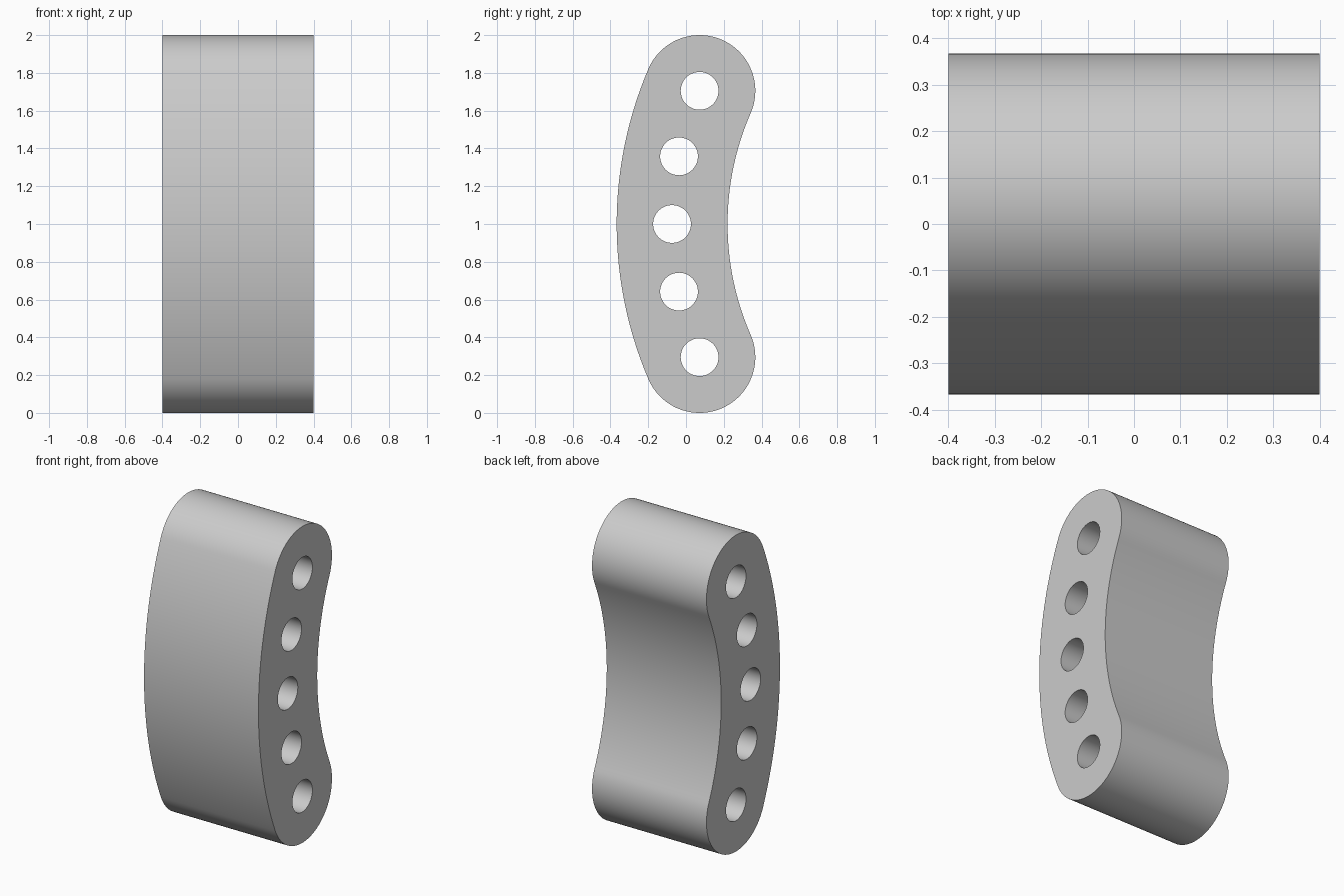
import bpy, bmesh
from math import atan2, cos, sin, hypot, pi, radians
from mathutils import Matrix

cube = bpy.data.objects.get("Cube")
if cube:
    bpy.data.objects.remove(cube, do_unlink=True)

HALF_WIDTH = 0.4
END_Y, END_R = 0.072, 0.295      # rounded ends
FRONT_Y, BACK_Y = -0.367, 0.22   # bow and hollow at mid height
HOLE_R = 0.1
REACH = 1 - END_R                # end centre to mid height


def arc(cy, cz, r, start, end, steps):
    return [(cy + r * cos(start + (end - start) * i / steps),
             cz + r * sin(start + (end - start) * i / steps)) for i in range(steps + 1)]


# Radii of the long arcs that run tangent into the rounded ends
a, b = END_Y - FRONT_Y, BACK_Y - END_Y
front_r = (a * a + REACH**2 - END_R**2) / (2 * (a - END_R))
back_r = (b * b + REACH**2 - END_R**2) / (2 * (END_R - b))
front_c, back_c = FRONT_Y + front_r, BACK_Y + back_r
front_t = atan2(REACH, front_c - END_Y)
back_t = atan2(REACH, back_c - END_Y)

# Outline: top end, front bow, bottom end, back hollow
outline = arc(END_Y, 1 + REACH, END_R, -back_t, pi - front_t, 56)
outline += arc(front_c, 1, front_r, pi - front_t, pi + front_t, 48)[1:]
outline += arc(END_Y, 1 - REACH, END_R, pi + front_t, 2 * pi + back_t, 56)[1:]
outline += arc(back_c, 1, back_r, pi + back_t, pi - back_t, 48)[1:-1]

# Five holes spaced along the curved centre line
holes = [(END_Y, REACH), (-0.037, 0.358), (-0.074, 0), (-0.037, -0.358), (END_Y, -REACH)]
loops = [outline] + [arc(y, 1 + z, HOLE_R, 0, 2 * pi, 48)[:-1] for y, z in holes]

# Filled profile extruded across the width
curve = bpy.data.curves.new("curved_link", "CURVE")
curve.dimensions = "2D"
curve.fill_mode = "BOTH"
curve.extrude = HALF_WIDTH
for loop in loops:
    spline = curve.splines.new("POLY")
    spline.points.add(len(loop) - 1)
    for point, (y, z) in zip(spline.points, loop):
        point.co = (y, z, 0, 1)
    spline.use_cyclic_u = True

link = bpy.data.objects.new("curved_link", curve)
bpy.context.collection.objects.link(link)
bpy.ops.object.select_all(action="DESELECT")
link.select_set(True)
bpy.context.view_layer.objects.active = link
bpy.ops.object.convert(target="MESH")
link = bpy.context.object

# Stand the profile upright in the YZ plane and weld the caps to the walls
upright = Matrix(((0, 0, 1, 0), (1, 0, 0, 0), (0, 1, 0, 0), (0, 0, 0, 1)))
bm = bmesh.new()
bm.from_mesh(link.data)
bmesh.ops.transform(bm, matrix=upright, verts=bm.verts)
bmesh.ops.remove_doubles(bm, verts=bm.verts, dist=0.0001)
bmesh.ops.recalc_face_normals(bm, faces=bm.faces)
bm.to_mesh(link.data)
bm.free()

grey = bpy.data.materials.new("light_grey")
grey.use_nodes = True
colour = (0.6, 0.6, 0.6, 1)
grey.diffuse_color = colour
grey.node_tree.nodes["Principled BSDF"].inputs["Base Color"].default_value = colour
link.data.materials.clear()
link.data.materials.append(grey)
bpy.ops.object.shade_smooth_by_angle(angle=radians(30))
